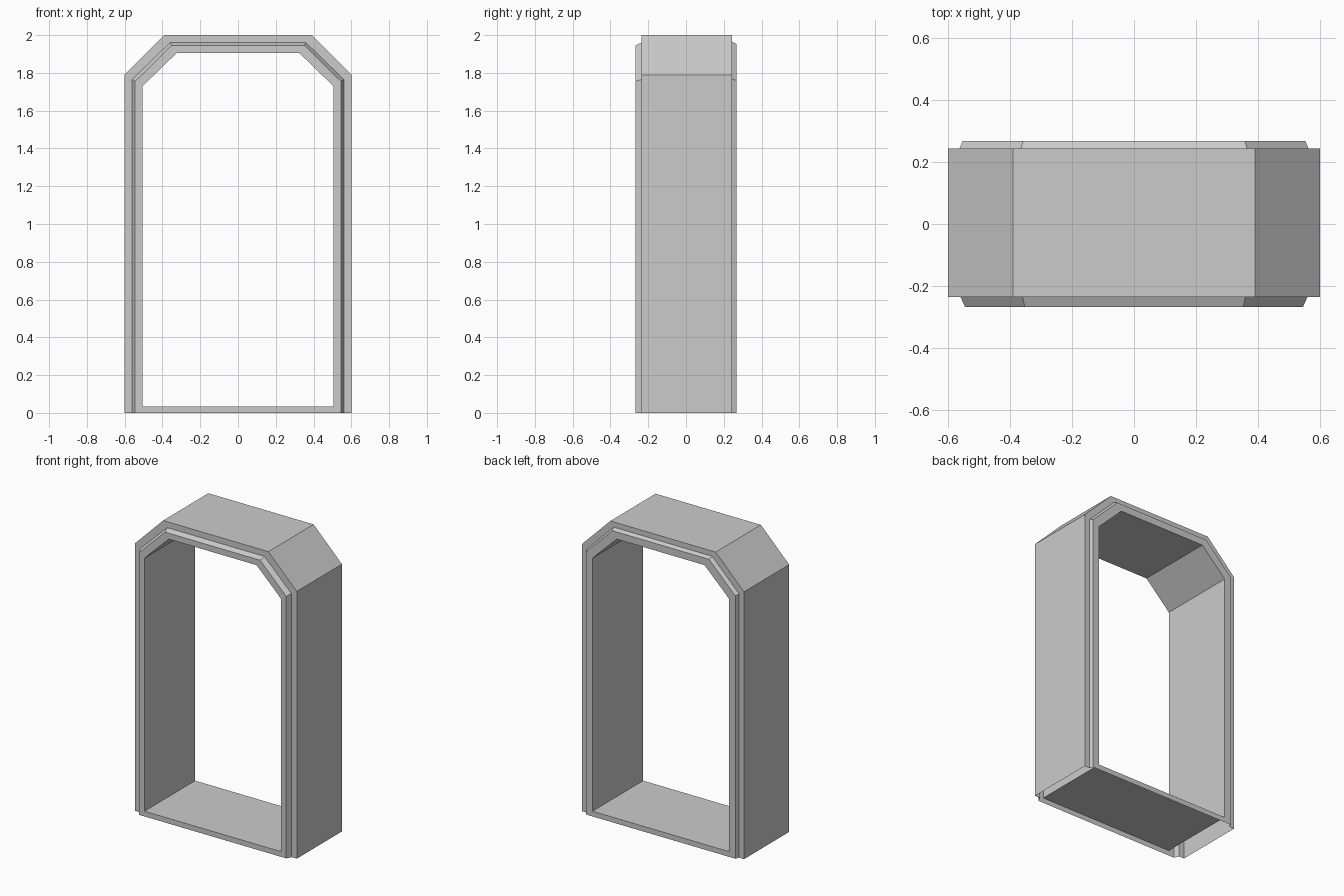
import bpy

if "Cube" in bpy.data.objects:
    bpy.data.objects.remove(bpy.data.objects["Cube"])

grey = bpy.data.materials.new("light grey")
grey.diffuse_color = (0.6, 0.6, 0.6, 1)
grey.use_nodes = True
grey.node_tree.nodes["Principled BSDF"].inputs["Base Color"].default_value = grey.diffuse_color


def arch(y, half, spring, shoulder, top, bottom=0.0):
    """Six points of a chamfered arch, from left foot to right foot."""
    right = [(shoulder, top), (half, spring), (half, bottom)]
    left = [(-x, z) for x, z in reversed(right)]
    return [(x, y, z) for x, z in left + right]


def loft(name, rings, closed_strips=()):
    """Bridge arches in order; closed strips also span between the feet."""
    verts = [p for ring in rings for p in ring]
    faces = []
    for r in range(len(rings) - 1):
        for i in range(6 if r in closed_strips else 5):
            j = (i + 1) % 6
            a, b = r * 6, r * 6 + 6
            faces.append((a + i, b + i, b + j, a + j))
    mesh = bpy.data.meshes.new(name)
    mesh.from_pydata(verts, [], faces)
    mesh.materials.append(grey)
    obj = bpy.data.objects.new(name, mesh)
    bpy.context.collection.objects.link(obj)
    return obj


def outer(y):
    return arch(y, 0.60, 1.79, 0.39, 2.00)


def inner(y):
    return arch(y, 0.505, 1.73, 0.325, 1.905, 0.035)


# y positions: trim face and casing edge, front and back
FRONT, CASE_F, CASE_B, BACK = -0.268, -0.235, 0.243, 0.268

# Raised bevelled trim (its feet stay open, the sill closes the ring)
front_base = arch(CASE_F, 0.56, 1.765, 0.36, 1.96)
back_base = arch(CASE_B, 0.563, 1.767, 0.365, 1.965)
front_face = arch(FRONT, 0.545, 1.755, 0.352, 1.945)
back_face = arch(BACK, 0.553, 1.76, 0.358, 1.953)
loft("front_trim", [inner(FRONT), front_face, front_base], {0})
loft("back_trim", [back_base, back_face, inner(BACK)], {1})

# Outer casing, an open-bottomed shell with front and back rims
loft("outer_casing", [front_base, outer(CASE_F), outer(CASE_B), back_base])

# Inner lining of the opening, including the floor
loft("inner_lining", [inner(BACK), inner(FRONT)], {0})
